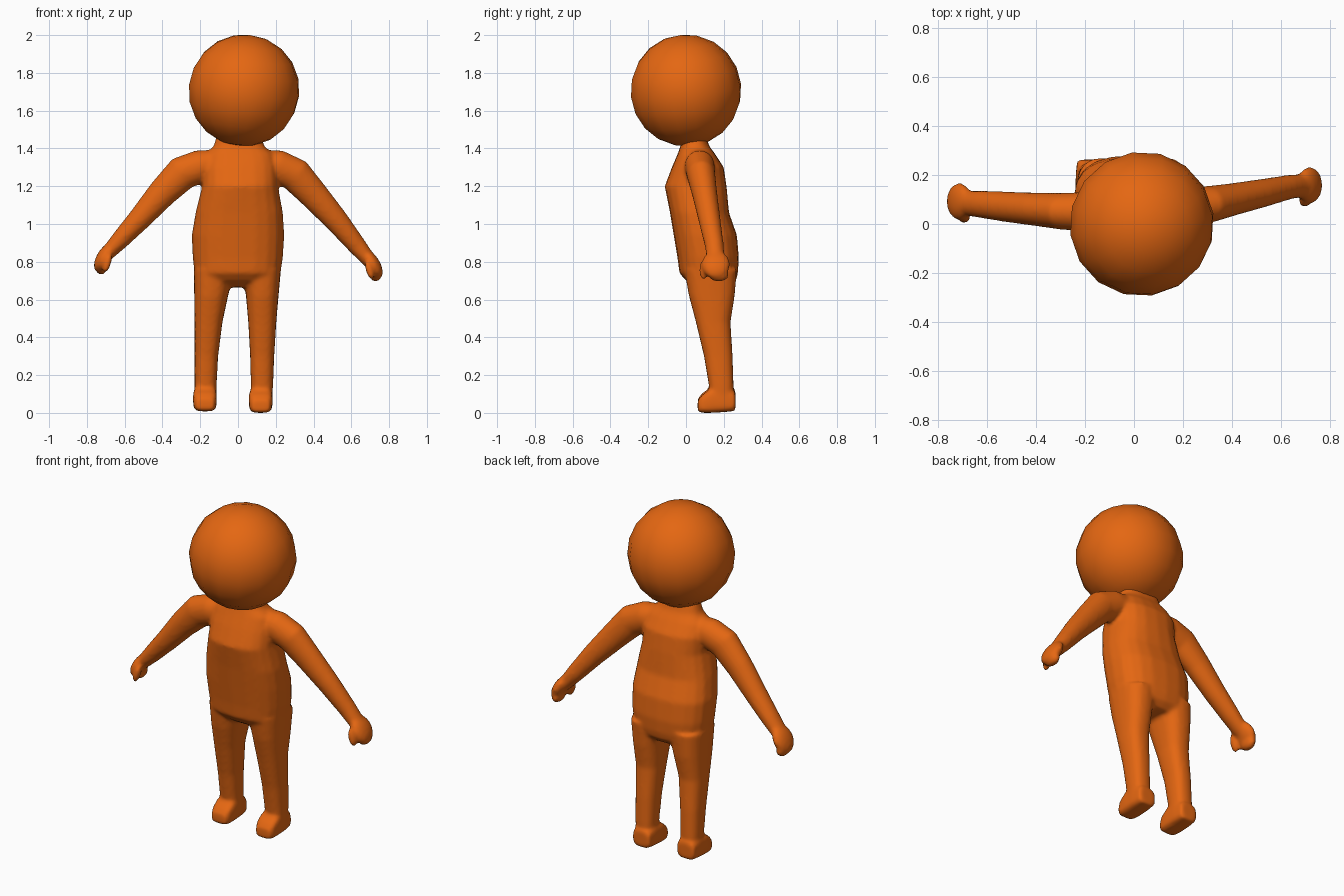
import bpy, bmesh, math
from mathutils import Vector, Euler

orange = bpy.data.materials.new("orange")
orange.diffuse_color = (0.78, 0.135, 0.006, 1)
N = 20


def curve_pow(v, p):
    return math.copysign(abs(v) ** (2 / p), v)


def loft(bm, rings, p=2.0):
    """Skin closed rings given as (centre, half axis u, half axis v)."""
    loops = []
    for c, u, v in rings:
        loops.append([bm.verts.new(c + u * curve_pow(math.cos(2 * math.pi * i / N), p)
                                   + v * curve_pow(math.sin(2 * math.pi * i / N), p))
                      for i in range(N)])
    faces = [bm.faces.new(loops[0][::-1]), bm.faces.new(loops[-1])]
    for a, b in zip(loops, loops[1:]):
        for i in range(N):
            j = (i + 1) % N
            faces.append(bm.faces.new((a[i], a[j], b[j], b[i])))
    bmesh.ops.recalc_face_normals(bm, faces=faces)


def stack(bm, rows, p=2.0):
    """Horizontal sections: z, x0, x1, y0, y1."""
    loft(bm, [(Vector(((a + b) / 2, (c + d) / 2, z)), Vector(((b - a) / 2, 0, 0)),
               Vector((0, (d - c) / 2, 0))) for z, a, b, c, d in rows], p)


def tube(bm, pts):
    """Sections across a path: x, y, z, radius in the arm plane, radius in depth."""
    pos = [Vector(q[:3]) for q in pts]
    rings = []
    for i, q in enumerate(pts):
        t = (pos[min(i + 1, len(pos) - 1)] - pos[max(i - 1, 0)]).normalized()
        u = t.cross(Vector((0, 1, 0))).normalized()
        rings.append((pos[i], u * q[3], u.cross(t).normalized() * q[4]))
    loft(bm, rings)


def ball(bm, c, size, rot=(0, 0, 0)):
    r = bmesh.ops.create_uvsphere(bm, u_segments=16, v_segments=10, radius=1)
    e = Euler(rot).to_matrix()
    for v in r["verts"]:
        v.co = Vector(c) + e @ Vector([a * b for a, b in zip(v.co, size)])


bm = bmesh.new()

# torso and neck
stack(bm, [(0.665, -0.17, 0.165, 0.06, 0.23), (0.70, -0.215, 0.21, 0.0, 0.265),
           (0.74, -0.23, 0.225, -0.035, 0.275), (0.82, -0.24, 0.238, -0.045, 0.28),
           (0.94, -0.245, 0.245, -0.065, 0.27), (1.06, -0.225, 0.238, -0.085, 0.228),
           (1.20, -0.19, 0.212, -0.113, 0.215), (1.30, -0.19, 0.21, -0.075, 0.20),
           (1.37, -0.17, 0.19, -0.045, 0.155), (1.41, -0.13, 0.14, -0.03, 0.125),
           (1.48, -0.11, 0.12, -0.02, 0.10)], 2.5)

# legs
stack(bm, [(0.05, -0.228, -0.115, 0.13, 0.25), (0.15, -0.23, -0.113, 0.12, 0.252),
           (0.30, -0.23, -0.105, 0.095, 0.247), (0.48, -0.23, -0.082, 0.052, 0.236),
           (0.62, -0.232, -0.052, 0.015, 0.258), (0.76, -0.235, -0.02, -0.01, 0.27)], 2.5)
stack(bm, [(0.05, 0.068, 0.18, 0.13, 0.25), (0.15, 0.068, 0.186, 0.12, 0.252),
           (0.30, 0.064, 0.192, 0.095, 0.247), (0.48, 0.054, 0.203, 0.052, 0.236),
           (0.62, 0.042, 0.215, 0.015, 0.258), (0.76, 0.02, 0.228, -0.01, 0.27)], 2.5)

# feet, sections from toe to heel: y, half width, bottom, top
for x, dz in ((-0.175, 0.008), (0.12, 0.0)):
    loft(bm, [(Vector((x, y, (a + b) / 2 + dz)), Vector((w, 0, 0)), Vector((0, 0, (b - a) / 2)))
              for y, w, a, b in ((0.062, 0.045, 0.008, 0.065), (0.085, 0.058, 0.0, 0.095),
                                 (0.13, 0.063, 0.0, 0.128), (0.20, 0.063, 0.004, 0.13),
                                 (0.262, 0.056, 0.01, 0.11))], 4)

# arms
tube(bm, [(-0.10, 0.05, 1.325, 0.07, 0.07), (-0.20, 0.05, 1.305, 0.088, 0.08),
          (-0.295, 0.052, 1.27, 0.092, 0.075), (-0.40, 0.06, 1.165, 0.078, 0.068),
          (-0.52, 0.07, 1.028, 0.062, 0.062), (-0.62, 0.08, 0.92, 0.05, 0.056),
          (-0.69, 0.085, 0.845, 0.038, 0.05)])
tube(bm, [(0.10, 0.07, 1.325, 0.07, 0.07), (0.21, 0.072, 1.305, 0.088, 0.08),
          (0.305, 0.08, 1.26, 0.09, 0.075), (0.40, 0.10, 1.155, 0.078, 0.066),
          (0.52, 0.125, 1.02, 0.064, 0.058), (0.63, 0.15, 0.885, 0.05, 0.05),
          (0.70, 0.158, 0.80, 0.038, 0.047)])

# hands: palm, curled fingers and thumb
for s, x, y, z in ((-1, -0.712, 0.092, 0.822), (1, 0.716, 0.158, 0.785)):
    ball(bm, (x, y, z), (0.038, 0.076, 0.082), (0, -s * 0.5, 0))
    ball(bm, (x + s * 0.012, y + 0.015, z - 0.055), (0.03, 0.055, 0.036))
    ball(bm, (x - s * 0.02, y - 0.065, z - 0.03), (0.02, 0.025, 0.055), (0, -s * 0.3, 0))

me = bpy.data.meshes.new("body")
bm.to_mesh(me)
bm.free()
me.materials.append(orange)
body = bpy.data.objects.new("body", me)
bpy.context.collection.objects.link(body)

# fuse the parts into one skin
rm = body.modifiers.new("fuse", 'REMESH')
rm.mode = 'VOXEL'
rm.voxel_size = 0.011
rm.use_smooth_shade = True
sm = body.modifiers.new("soften", 'SMOOTH')
sm.factor = 0.5
sm.iterations = 6

# head
bm = bmesh.new()
ball(bm, (0, 0, 0), (0.296, 0.296, 0.296), (0.12, 0.1, 0.15))
for f in bm.faces:
    f.smooth = True
hm = bpy.data.meshes.new("head")
bm.to_mesh(hm)
bm.free()
hm.materials.append(orange)
head = bpy.data.objects.new("head", hm)
head.location = (0.032, 0, 1.707)
bpy.context.collection.objects.link(head)
